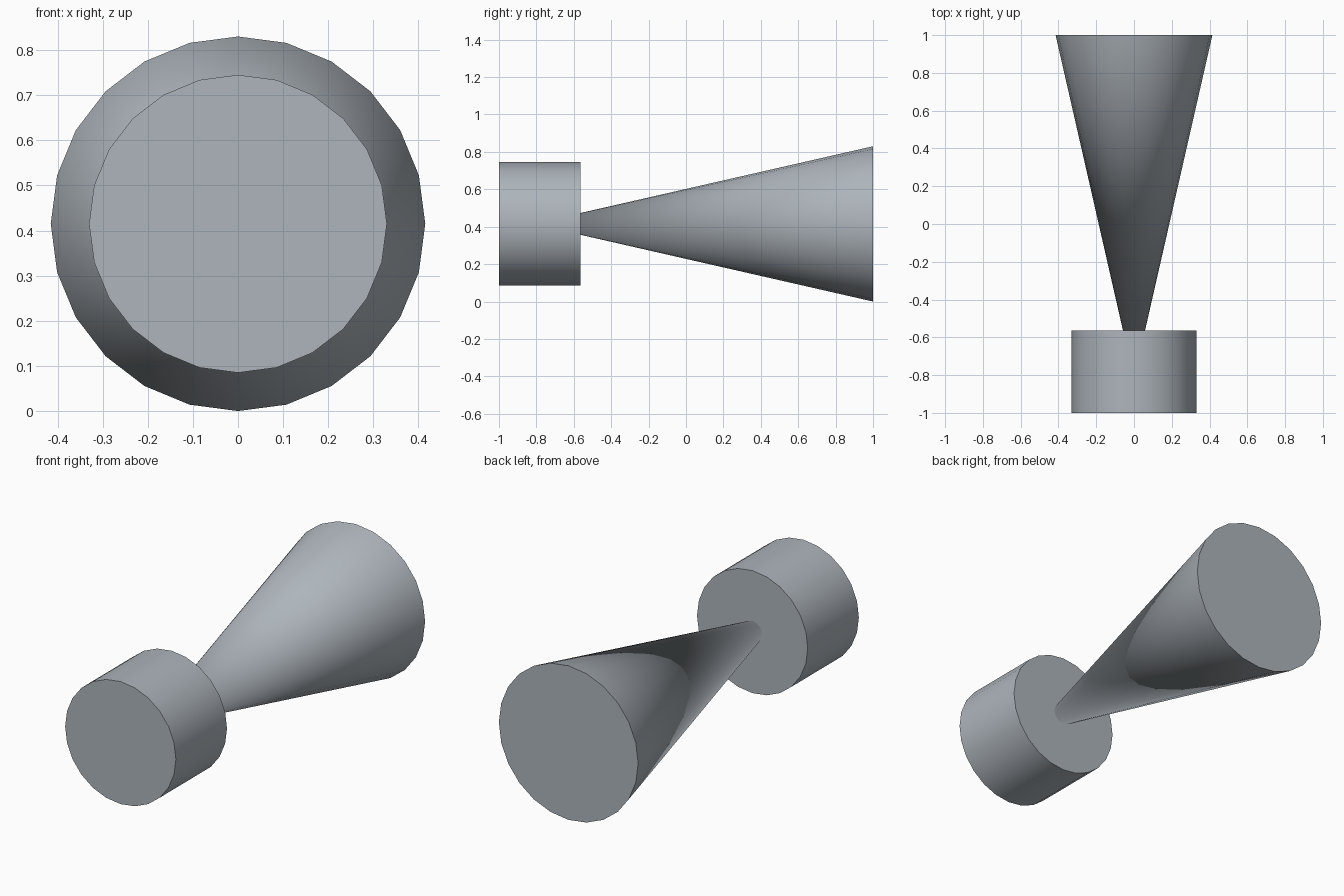
import bpy
import math

if "Cube" in bpy.data.objects:
    bpy.data.objects.remove(bpy.data.objects["Cube"], do_unlink=True)

AXIS_Z = 0.415  # height of the shared horizontal axis
SIDES = 24

# Single blue-grey material
colour = (0.42, 0.46, 0.50, 1.0)
grey = bpy.data.materials.new("blue_grey")
grey.use_nodes = True
grey.diffuse_color = colour
bsdf = next(n for n in grey.node_tree.nodes if n.type == 'BSDF_PRINCIPLED')
bsdf.inputs["Base Color"].default_value = colour


def turned_part(name, y_front, y_back, r_front, r_back):
    """Closed cone or cylinder lying along the y axis."""
    # Turning -90 degrees about x points the primitive's top towards +y
    bpy.ops.mesh.primitive_cone_add(
        vertices=SIDES, radius1=r_front, radius2=r_back,
        depth=y_back - y_front,
        location=(0, (y_front + y_back) / 2, AXIS_Z),
        rotation=(-math.pi / 2, 0, 0))
    part = bpy.context.object
    part.name = name
    part.data.materials.append(grey)
    bpy.ops.object.shade_smooth_by_angle(angle=math.radians(30))
    return part


# Short drum at the front
turned_part("front_drum", -1.0, -0.565, 0.33, 0.33)

# Flared horn, its tip buried in the drum
turned_part("rear_horn", -0.82, 1.0, 0.0, 0.415)
